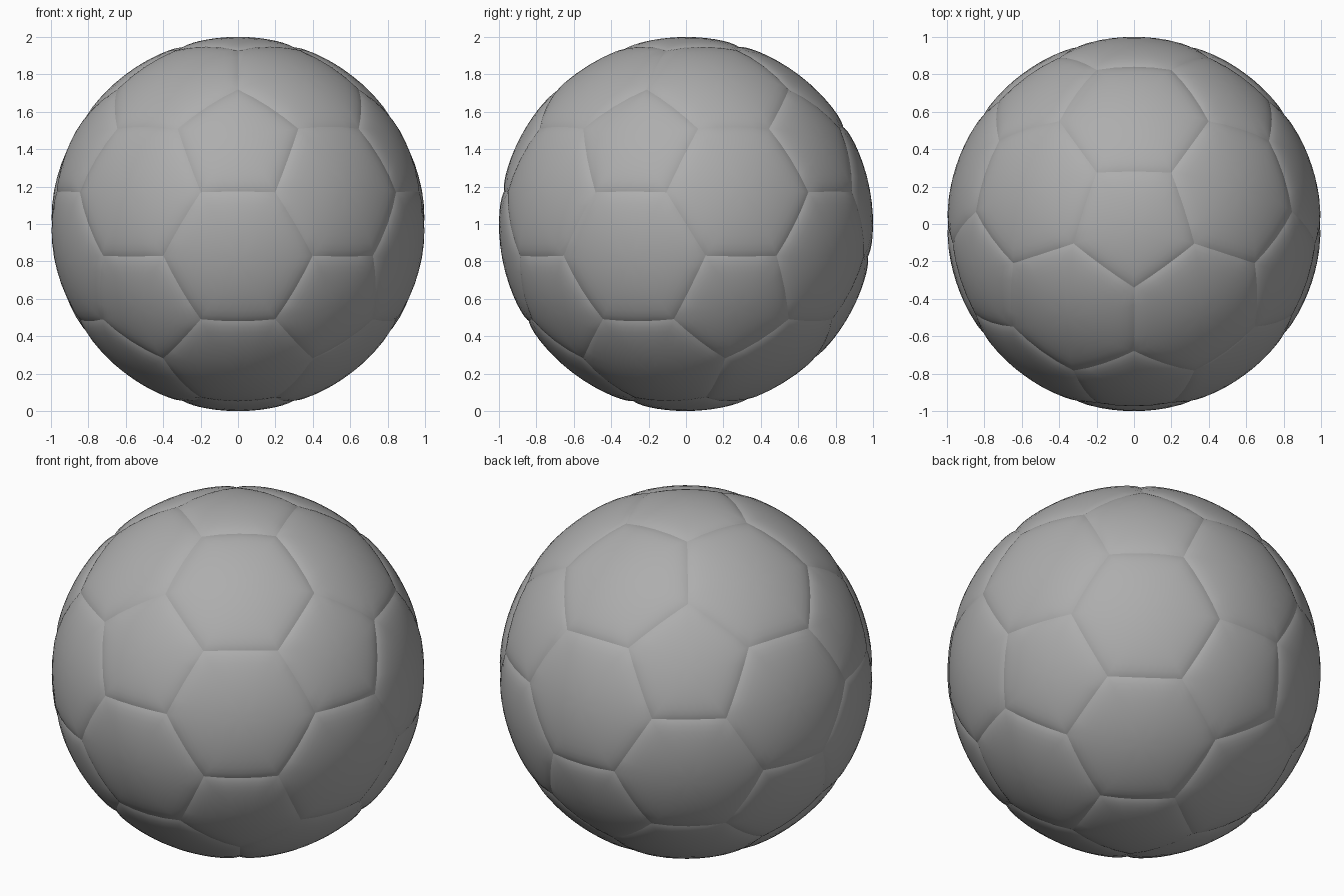
import bpy, bmesh, math
from mathutils import Vector

if "Cube" in bpy.data.objects:
    bpy.data.objects.remove(bpy.data.objects["Cube"])

RINGS, SEGS = 8, 4          # panel resolution
CENTRE = Vector((0, 0, 1))

# darker grey shared by all panels
grey = bpy.data.materials.new("panel_grey")
grey.diffuse_color = (0.42, 0.42, 0.42, 1)
grey.use_nodes = True
grey.node_tree.nodes["Principled BSDF"].inputs["Base Color"].default_value = grey.diffuse_color

# icosahedron directions: one pole up, upper ring facing the front
def ring(z, start):
    r = math.sqrt(1 - z * z)
    return [Vector((r * math.cos(math.radians(start + 72 * k)),
                    r * math.sin(math.radians(start + 72 * k)), z)) for k in range(5)]

h = 1 / math.sqrt(5)
ico = [Vector((0, 0, 1)), Vector((0, 0, -1))] + ring(h, -90) + ring(-h, 90)
adjacent = lambda a, b: 0.3 < a.dot(b) < 0.6

def add_panel(bm, corners):
    """Bulged panel on the sphere with a rounded rim turned into the seam."""
    n = len(corners)
    c = sum(corners, Vector()) / n
    axis = c.normalized()
    u = (corners[0] - c).normalized()
    v = axis.cross(u)
    corners = sorted(corners, key=lambda p: math.atan2((p - c).dot(v), (p - c).dot(u)))
    rim = [corners[i].lerp(corners[(i + 1) % n], s / SEGS) for i in range(n) for s in range(SEGS)]
    inradius = ((corners[0] + corners[1]) / 2 - c).length
    loops = []
    for k in range(1, RINGS + 1):
        t = 1 - (1 - k / RINGS) ** 1.6
        radius = 1 - 0.012 * math.exp(-(1 - t) * inradius / 0.035)
        loops.append([bm.verts.new(CENTRE + c.lerp(p, t).normalized() * radius) for p in rim])
    # seam wall
    loops.append([bm.verts.new(CENTRE + p.normalized() * 0.94) for p in rim])
    mid = bm.verts.new(CENTRE + axis)
    m = len(rim)
    for j in range(m):
        q = (j + 1) % m
        bm.faces.new((mid, loops[0][j], loops[0][q]))
        for a, b in zip(loops, loops[1:]):
            bm.faces.new((a[j], b[j], b[q], a[q]))

def finish(bm, name):
    mesh = bpy.data.meshes.new(name)
    bm.to_mesh(mesh)
    bm.free()
    mesh.materials.append(grey)
    ob = bpy.data.objects.new(name, mesh)
    bpy.context.collection.objects.link(ob)
    bpy.ops.object.select_all(action='DESELECT')
    ob.select_set(True)
    bpy.context.view_layer.objects.active = ob
    bpy.ops.object.shade_smooth_by_angle(angle=math.radians(40))

# twelve pentagon panels
bm = bmesh.new()
for a in ico:
    add_panel(bm, [(2 * a + b).normalized() for b in ico if adjacent(a, b)])
finish(bm, "pentagon_panels")

# twenty hexagon panels
bm = bmesh.new()
for i, a in enumerate(ico):
    for j in range(i + 1, 12):
        for k in range(j + 1, 12):
            tri = (a, ico[j], ico[k])
            if all(adjacent(tri[x], tri[x - 1]) for x in range(3)):
                add_panel(bm, [(2 * p + q).normalized() for p in tri for q in tri if p is not q])
finish(bm, "hexagon_panels")
